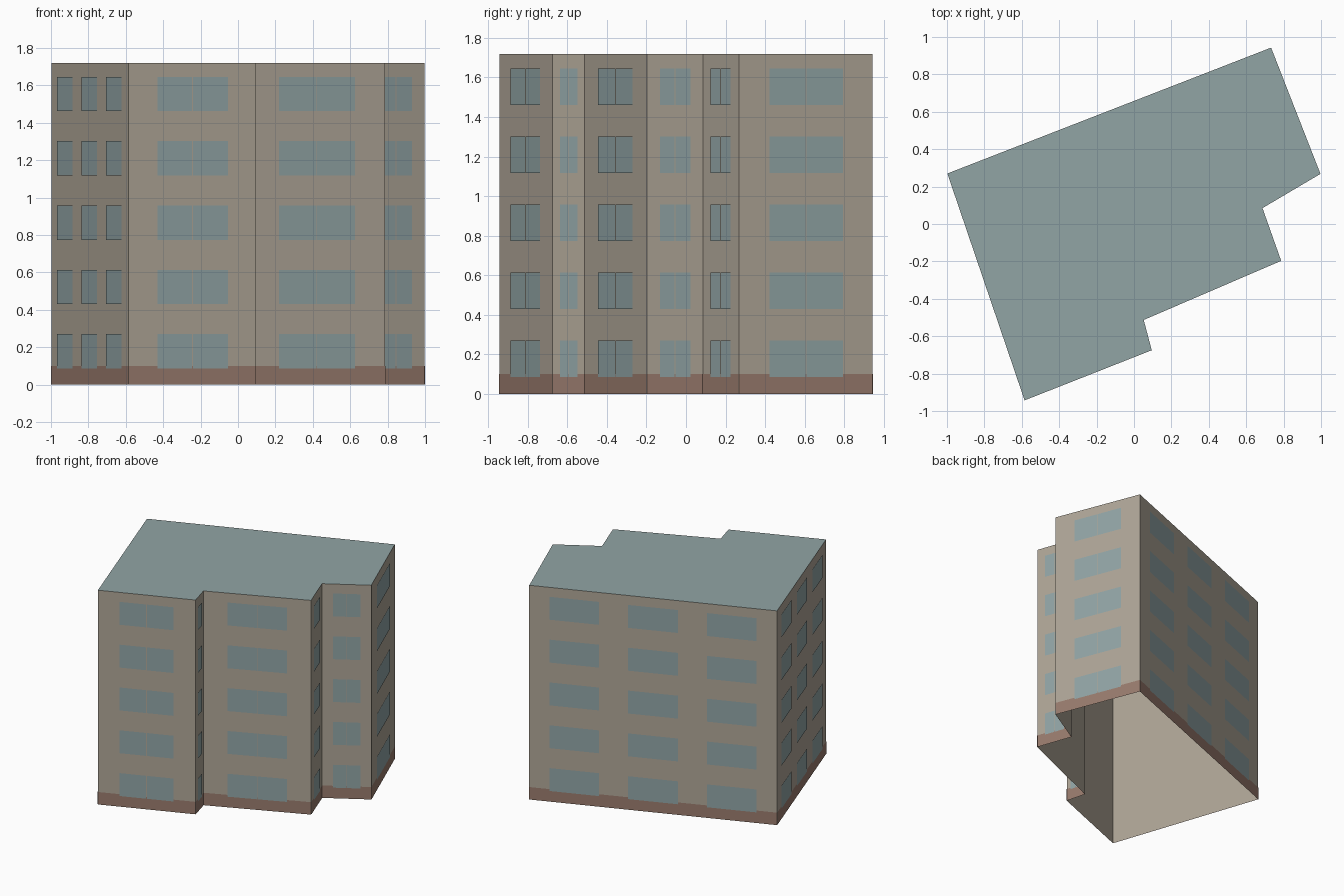
import bpy, bmesh
from mathutils import Vector

cube = bpy.data.objects.get("Cube")
if cube:
    bpy.data.objects.remove(cube, do_unlink=True)

HEIGHT, FLOORS, PLINTH = 1.72, 5, 0.10
STOREY = HEIGHT / FLOORS
# Footprint corners, counterclockwise, starting at the front corner
CORNERS = [Vector(p) for p in (
    (-0.585, -0.943), (0.095, -0.675), (0.052, -0.513), (0.787, -0.197),
    (0.687, 0.085), (0.997, 0.268), (0.733, 0.943), (-0.998, 0.27))]
WALLS = list(zip(CORNERS, CORNERS[1:] + CORNERS[:1]))


def material(name, rgb):
    mat = bpy.data.materials.new(name)
    mat.use_nodes = True
    mat.diffuse_color = (*rgb, 1)
    mat.node_tree.nodes["Principled BSDF"].inputs["Base Color"].default_value = (*rgb, 1)
    return mat


plaster = material("beige plaster", (0.43, 0.38, 0.31))
brick = material("brown plinth", (0.32, 0.20, 0.155))
glass = material("blue grey glass", (0.285, 0.375, 0.38))
roofing = material("blue grey roofing", (0.285, 0.375, 0.375))


def finish(bm, name, mat):
    mesh = bpy.data.meshes.new(name)
    bm.to_mesh(mesh)
    bm.free()
    mesh.materials.append(mat)
    obj = bpy.data.objects.new(name, mesh)
    bpy.context.collection.objects.link(obj)
    return obj


def panel(bm, wall, t0, t1, z0, z1, offset=0.0):
    """Upright rectangle between two fractions of a wall, pushed outward."""
    a, b = wall
    along = b - a
    out = Vector((along.y, -along.x)).normalized() * offset
    ends = [a + along * t + out for t in (t0, t1)]
    ring = [(ends[0], z0), (ends[1], z0), (ends[1], z1), (ends[0], z1)]
    bm.faces.new([bm.verts.new((p.x, p.y, z)) for p, z in ring])


# Wall shell, open underneath
bm = bmesh.new()
for wall in WALLS:
    panel(bm, wall, 0, 1, 0, HEIGHT)
bmesh.ops.remove_doubles(bm, verts=bm.verts, dist=0.0001)
finish(bm, "walls", plaster)

# Flat roof
bm = bmesh.new()
bm.faces.new([bm.verts.new((p.x, p.y, HEIGHT)) for p in CORNERS])
finish(bm, "roof", roofing)

# Plinth band around the foot of the walls
bm = bmesh.new()
for wall in WALLS:
    panel(bm, wall, 0, 1, 0, PLINTH, 0.002)
finish(bm, "plinth", brick)

# Windows: one divided window on each stepped wall, three on the long plain walls
bm = bmesh.new()
for i, wall in enumerate(WALLS):
    if i < 6:
        gap = 0.0025 / (wall[1] - wall[0]).length
        spans = [(0.225, 0.5 - gap), (0.5 + gap, 0.778)]
    else:
        spans = [(c - 0.1, c + 0.1) for c in (0.183, 0.5, 0.817)]
    for floor in range(FLOORS):
        base = floor * STOREY
        for t0, t1 in spans:
            panel(bm, wall, t0, t1, base + 0.25 * STOREY, base + 0.785 * STOREY, 0.004)
finish(bm, "windows", glass)
